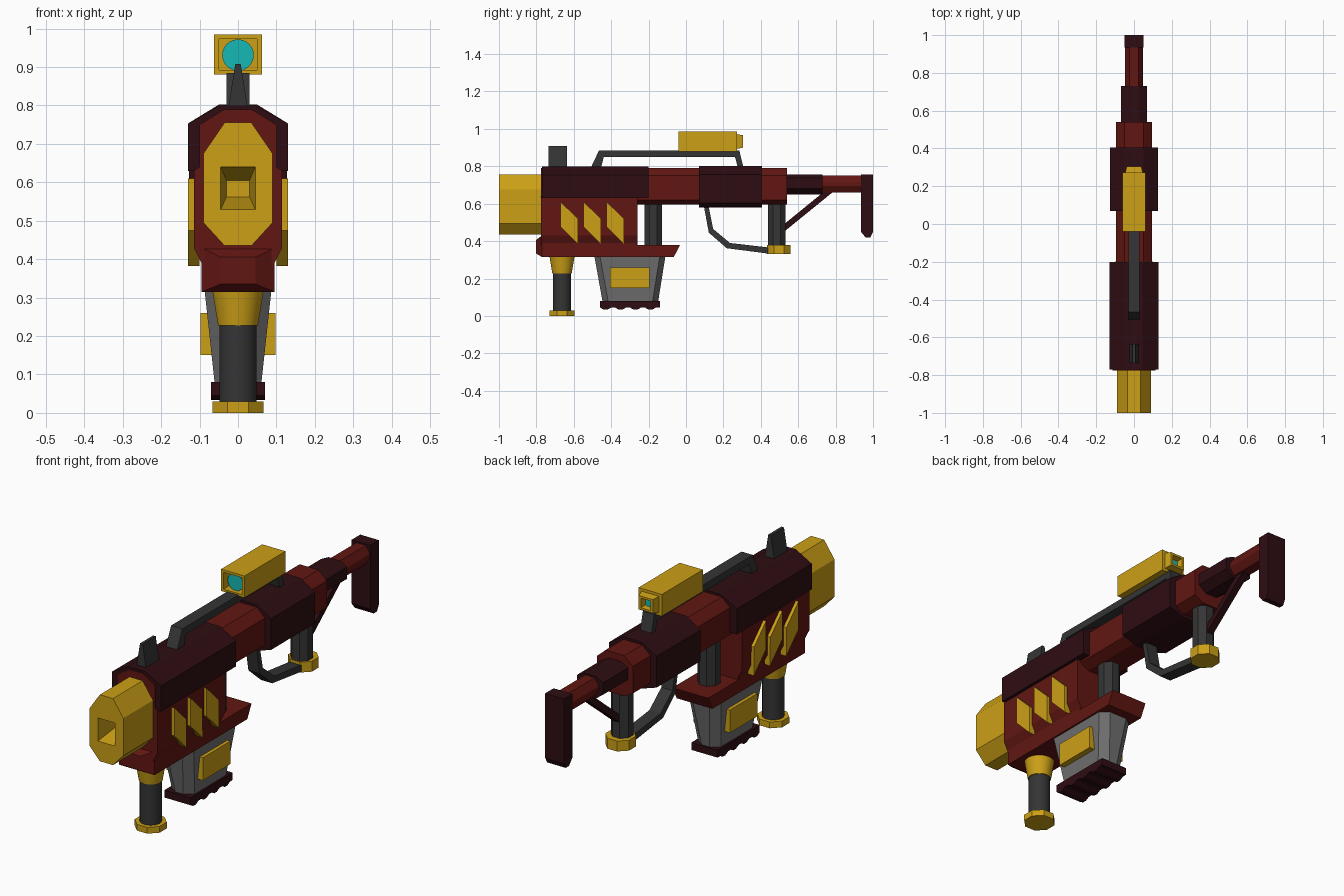
import bpy, bmesh, math

if "Cube" in bpy.data.objects:
    bpy.data.objects.remove(bpy.data.objects["Cube"])

def mat(name, rgb):
    m = bpy.data.materials.new(name)
    m.diffuse_color = (*rgb, 1)
    m.use_nodes = True
    m.node_tree.nodes["Principled BSDF"].inputs["Base Color"].default_value = m.diffuse_color
    return m

GOLD = mat("gold", (0.60, 0.35, 0.008))
RED = mat("red", (0.12, 0.008, 0.006))
MAROON = mat("maroon", (0.027, 0.004, 0.006))
STEEL = mat("steel", (0.035, 0.035, 0.036))
GREY = mat("grey", (0.16, 0.16, 0.16))
CYAN = mat("cyan", (0.008, 0.48, 0.46))

def finish(name, bm, material):
    bmesh.ops.recalc_face_normals(bm, faces=bm.faces)
    me = bpy.data.meshes.new(name)
    bm.to_mesh(me)
    bm.free()
    ob = bpy.data.objects.new(name, me)
    if material:
        me.materials.append(material)
    bpy.context.collection.objects.link(ob)
    return ob

def loft(name, rings, material, sunk=None):
    """Skin matching rings of 3D points; sunk = {cap: (inset, depth)} recesses an end cap."""
    bm = bmesh.new()
    vs = [[bm.verts.new(p) for p in r] for r in rings]
    n = len(vs[0])
    for a, b in zip(vs, vs[1:]):
        for i in range(n):
            bm.faces.new((a[i], a[(i + 1) % n], b[(i + 1) % n], b[i]))
    caps = [bm.faces.new(vs[0]), bm.faces.new(vs[-1])]
    bmesh.ops.recalc_face_normals(bm, faces=bm.faces)
    for i, (inset, depth) in (sunk or {}).items():
        bmesh.ops.inset_individual(bm, faces=[caps[i]], thickness=inset)
        d = caps[i].normal * -depth
        bmesh.ops.translate(bm, verts=caps[i].verts[:], vec=d)
        # straight recess walls: add a rim ring by insetting again before sinking
    return finish(name, bm, material)

def along_y(name, half, y0, y1, material):
    """Half profile (x, z) from top to bottom, mirrored in x, extruded along y."""
    prof = half + [(-x, z) for x, z in reversed(half)]
    return loft(name, [[(x, y, z) for x, z in prof] for y in (y0, y1)], material)

def along_x(name, prof, x0, x1, material, mirrored=False):
    """Side profile (y, z) extruded along x."""
    ob = loft(name, [[(x, y, z) for y, z in prof] for x in (x0, x1)], material)
    if mirrored:
        ob.modifiers.new("mirror", 'MIRROR')
    return ob

def post(name, y, levels, sides, material, smooth=False):
    """Upright round part at (0, y) from (z, radius) levels."""
    rings = []
    for z, r in levels:
        r = r / math.cos(math.pi / sides)
        rings.append([(r * math.cos(2 * math.pi * (i + .5) / sides),
                       y + r * math.sin(2 * math.pi * (i + .5) / sides), z) for i in range(sides)])
    ob = loft(name, rings, material)
    if smooth:
        for p in ob.data.polygons:
            p.use_smooth = abs(p.normal.z) < 0.8
    return ob

def rect(y, w, z0, z1):
    return [(-w, y, z0), (w, y, z0), (w, y, z1), (-w, y, z1)]

def octo(w, z0, z1, flat, dt, db):
    """Half octagon: half width, bottom, top, flat half width, top and bottom chamfers."""
    return [(flat, z1), (w, z1 - dt), (w, z0 + db), (flat, z0)]

# Muzzle with tapered square bore
muzzle = along_y("muzzle", octo(0.09, 0.435, 0.755, 0.035, 0.08, 0.06), -1, -0.76, GOLD)
bore = loft("bore_cutter", [rect(-1.02, 0.047, 0.525, 0.645), rect(-0.85, 0.03, 0.562, 0.605)], GOLD)
bore.hide_render = bore.hide_viewport = True
cut = muzzle.modifiers.new("bore", 'BOOLEAN')
cut.operation, cut.object, cut.solver = 'DIFFERENCE', bore, 'EXACT'

# Body and barrel segments
along_y("front_body", [(0.035, 0.79), (0.1, 0.75), (0.1, 0.64), (0.115, 0.63), (0.115, 0.43), (0.09, 0.38)],
        -0.775, -0.26, RED)
along_y("front_shroud", [(0.045, 0.80), (0.13, 0.753), (0.13, 0.63), (0.09, 0.63)], -0.77, -0.2, MAROON)
along_y("receiver", octo(0.095, 0.595, 0.79, 0.05, 0.04, 0.025), -0.27, 0.54, RED)
along_y("rear_shroud", octo(0.127, 0.58, 0.802, 0.05, 0.047, 0.025), 0.07, 0.405, MAROON)
along_y("stock_collar", octo(0.07, 0.65, 0.757, 0.03, 0.02, 0.03), 0.53, 0.73, MAROON)
along_y("stock_tube", octo(0.048, 0.66, 0.75, 0.025, 0.035, 0.035), 0.72, 0.945, RED)
along_x("stock_pad", [(0.935, 0.757), (1, 0.757), (1, 0.45), (0.985, 0.42), (0.96, 0.42), (0.935, 0.45)],
        -0.05, 0.05, MAROON)
along_x("stock_brace", [(0.53, 0.455), (0.53, 0.495), (0.745, 0.67), (0.795, 0.67)], -0.017, 0.017, MAROON)

# Lower rail with tapered nose
rail = lambda y, w, z0, z1: rect(y, w, z0, z1)
loft("lower_nose", [rail(-0.803, 0.045, 0.335, 0.405), rail(-0.77, 0.095, 0.315, 0.43),
                    rail(-0.27, 0.095, 0.315, 0.43)], RED)
along_x("lower_rail", [(-0.28, 0.315), (-0.065, 0.315), (-0.033, 0.378), (-0.28, 0.378)], -0.095, 0.095, RED)

# Slanted side fins
for i in range(3):
    s = 0.123 * i
    along_x(f"side_fin_{i + 1}", [(-0.67 + s, 0.61), (-0.578 + s, 0.52), (-0.576 + s, 0.382), (-0.67 + s, 0.475)],
            0.1, 0.13, GOLD, True)

# Posts and grips
post("rail_post", -0.175, [(0.37, 0.047), (0.61, 0.047)], 8, STEEL)
post("rear_grip", 0.485, [(0.37, 0.047), (0.61, 0.047)], 8, STEEL)
post("rear_grip_cap", 0.497, [(0.33, 0.063), (0.38, 0.063)], 8, GOLD)
post("front_grip_collar", -0.663, [(0.228, 0.052), (0.32, 0.067)], 24, GOLD, True)
post("front_grip", -0.663, [(0.02, 0.048), (0.24, 0.048)], 24, STEEL, True)
post("front_grip_foot", -0.663, [(0, 0.066), (0.03, 0.066)], 8, GOLD)

# Magazine with chamfered corners, toothed base and side panels
def mag_ring(y0, y1, w, z):
    c, d = 0.04, 0.03
    return [(-w + c, y0, z), (w - c, y0, z), (w, y0 + d, z), (w, y1 - d, z),
            (w - c, y1, z), (-w + c, y1, z), (-w, y1 - d, z), (-w, y0 + d, z)]

loft("magazine", [mag_ring(-0.445, -0.15, 0.06, 0.07), mag_ring(-0.49, -0.11, 0.087, 0.32)], GREY)
teeth = [(-0.46 + 0.32 * i / 16, 0.045 if i % 4 in (0, 3) else 0.034) for i in range(17)]
along_x("magazine_base", [(-0.14, 0.08), (-0.46, 0.08)] + teeth, -0.07, 0.07, MAROON)
along_x("magazine_panel", [(-0.405, 0.15), (-0.195, 0.15), (-0.195, 0.26), (-0.405, 0.26)],
        0.05, 0.097, GOLD, True)

# Carry handle, front sight and trigger guard
along_x("carry_handle", [(-0.51, 0.79), (-0.465, 0.885), (0.285, 0.885), (0.308, 0.79),
                         (0.278, 0.79), (0.262, 0.85), (-0.44, 0.85), (-0.455, 0.79)], -0.03, 0.03, STEEL)
along_y("front_sight", [(0.007, 0.908), (0.026, 0.79)], -0.735, -0.635, STEEL)
along_x("trigger_guard", [(0.095, 0.59), (0.122, 0.445), (0.218, 0.362), (0.45, 0.332),
                          (0.45, 0.365), (0.235, 0.39), (0.145, 0.465), (0.12, 0.59)], -0.03, 0.03, STEEL)

# Scope: hollow box, hollow eyepiece, two lenses
loft("scope", [rect(0.05, 0.05, 0.892, 0.973), rect(-0.04, 0.05, 0.892, 0.973), rect(-0.04, 0.062, 0.88, 0.985),
               rect(0.272, 0.062, 0.88, 0.985)], GOLD)
loft("scope_eyepiece", [rect(0.265, 0.048, 0.892, 0.973), rect(0.305, 0.038, 0.9, 0.966),
                        rect(0.305, 0.026, 0.91, 0.956), rect(0.28, 0.02, 0.915, 0.95)], GOLD)
def lens(name, r, y0, y1):
    ring = lambda y: [(r * math.cos(2 * math.pi * i / 24), y, 0.931 + r * math.sin(2 * math.pi * i / 24))
                      for i in range(24)]
    loft(name, [ring(y0), ring(y1)], CYAN)
lens("front_lens", 0.041, -0.02, -0.005)
lens("rear_lens", 0.017, 0.275, 0.284)
